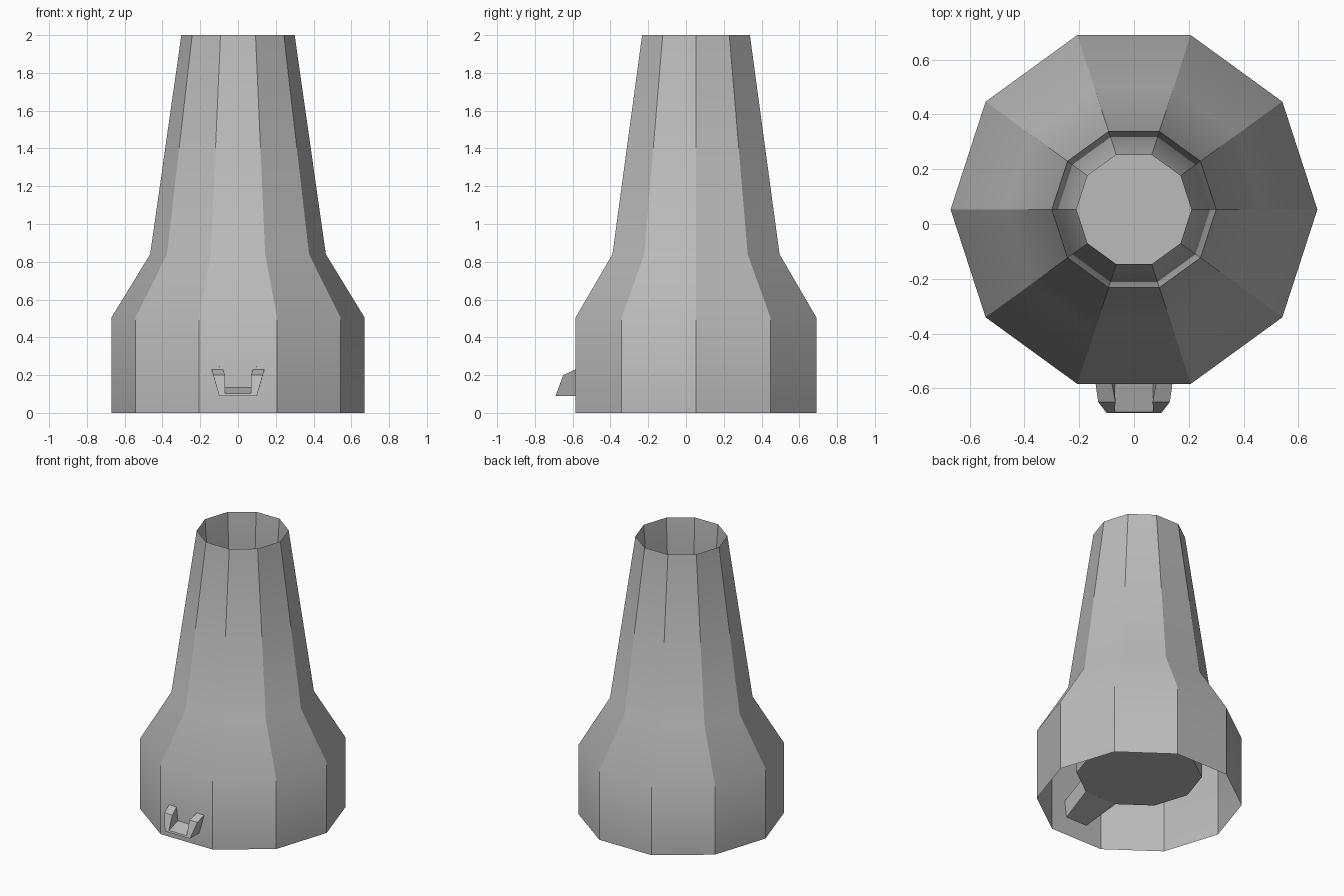
import bpy, bmesh, math

SIDES = 10
CENTRE_Y = 0.053
WALL_Y = -0.585

cube = bpy.data.objects.get("Cube")
if cube:
    bpy.data.objects.remove(cube, do_unlink=True)

stone = bpy.data.materials.new("plain grey")
stone.use_nodes = True
grey = (0.5, 0.5, 0.5, 1)
stone.diffuse_color = grey
stone.node_tree.nodes["Principled BSDF"].inputs["Base Color"].default_value = grey


def finish(bm, name):
    mesh = bpy.data.meshes.new(name)
    bm.to_mesh(mesh)
    bm.free()
    mesh.materials.append(stone)
    obj = bpy.data.objects.new(name, mesh)
    bpy.context.collection.objects.link(obj)
    return obj


def lathe(name, profile, cap=False):
    """Ten-sided shell: upright edges stay sharp, bends in the profile shade smoothly."""
    bm = bmesh.new()
    rings = []
    for radius, z in profile:
        angles = [math.tau * i / SIDES for i in range(SIDES)]
        rings.append([bm.verts.new((radius * math.cos(a),
                                    CENTRE_Y + radius * math.sin(a), z)) for a in angles])
    for low, high in zip(rings, rings[1:]):
        for i in range(SIDES):
            j = (i + 1) % SIDES
            bm.faces.new((low[i], low[j], high[j], high[i])).smooth = True
        for a, b in zip(low, high):
            bm.edges.get((a, b)).smooth = False
    if cap:
        floor = bm.faces.new(rings[-1])
        for edge in floor.edges:
            edge.smooth = False
    return finish(bm, name)


def loft(name, start, end, closed):
    """Join two matching sections, mirrored across x from their right halves."""
    bm = bmesh.new()
    sections = []
    for half in (start, end):
        points = half + [(-x, y, z) for x, y, z in reversed(half)]
        sections.append([bm.verts.new(p) for p in points])
    a, b = sections
    count = len(a)
    for i in range(count if closed else count - 1):
        j = (i + 1) % count
        bm.faces.new((a[i], a[j], b[j], b[i]))
    if closed:
        bm.faces.new(b)
        bmesh.ops.recalc_face_normals(bm, faces=bm.faces)
    return finish(bm, name)


# Outer wall, open at the foot
lathe("outer_wall", [(0.67, 0), (0.67, 0.505), (0.465, 0.84), (0.30, 2)])

# Inner lining: narrowing shaft, wide chamber and floor
lathe("inner_lining", [(0.30, 2), (0.21, 0.84), (0.41, 0.5), (0.41, 0.2)], cap=True)

# Sloping channel from the chamber floor to the wall
loft("inner_channel",
     [(0.127, -0.337, 0.33), (0.127, -0.337, 0.2)],
     [(0.1, WALL_Y, 0.25), (0.085, WALL_Y, 0.133)], closed=False)

# Pouring spout on the front, a U-shaped trough with a raked end
loft("pouring_spout",
     [(0.10, WALL_Y, 0.09), (0.14, WALL_Y, 0.23), (0.08, WALL_Y, 0.23), (0.07, WALL_Y, 0.133)],
     [(0.10, -0.69, 0.09), (0.131, -0.65, 0.2), (0.068, -0.65, 0.2), (0.07, -0.686, 0.102)],
     closed=True)
